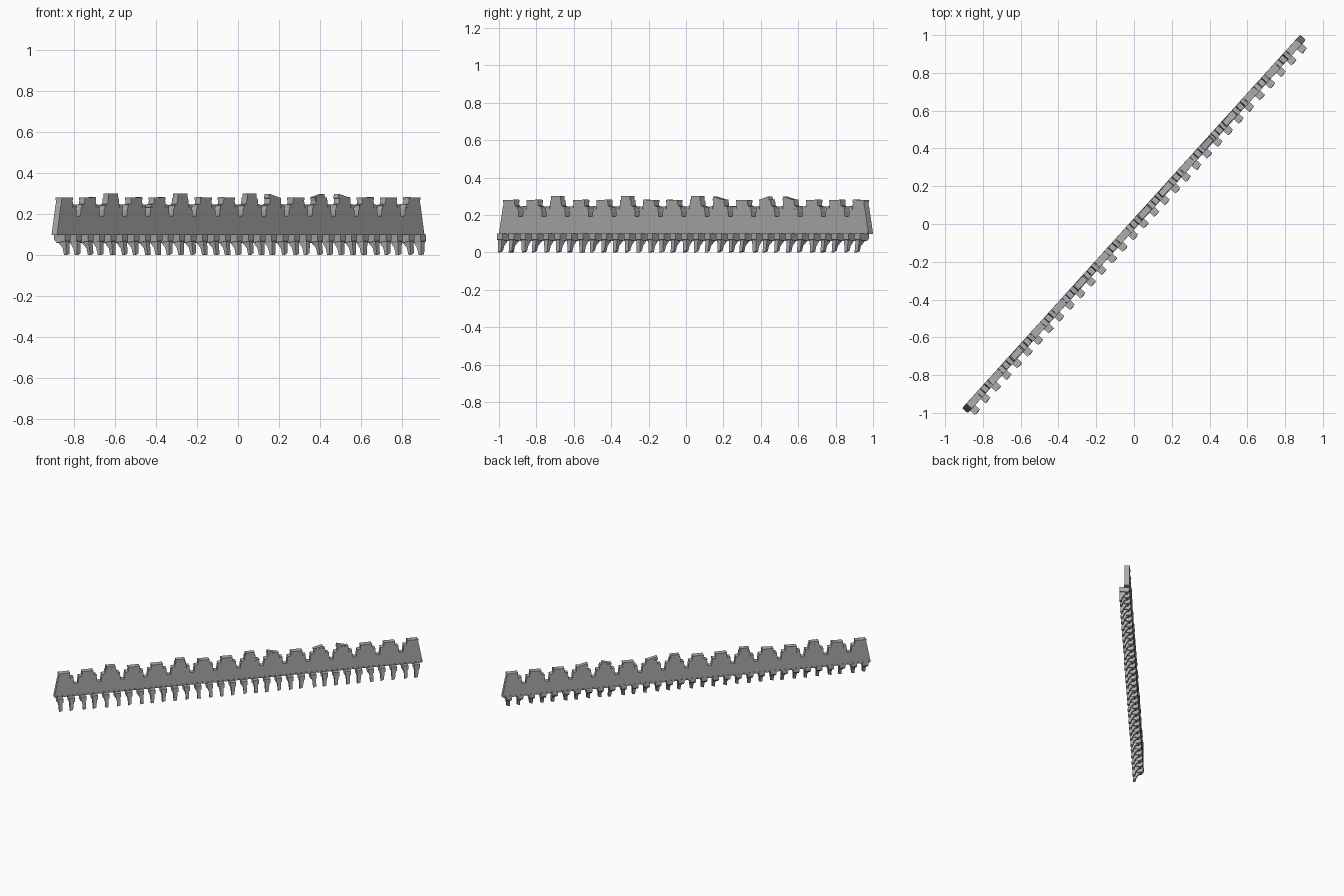
import bpy, bmesh, math, random
from mathutils import Matrix, Vector

random.seed(4)
if "Cube" in bpy.data.objects:
    bpy.data.objects.remove(bpy.data.objects["Cube"], do_unlink=True)

stone = bpy.data.materials.new("grey stone")
stone.use_nodes = True
GREY = (0.42, 0.42, 0.42, 1)
stone.diffuse_color = GREY
stone.node_tree.nodes["Principled BSDF"].inputs["Base Color"].default_value = GREY

# The wall is built along local x, outer side towards local -y, then turned diagonal
TURN = Matrix.Rotation(math.atan2(0.741, 0.671), 4, 'Z')
MERLONS, PITCH = 16, 0.168
BRACKETS = 32
THICK = 0.018


def finish(name, bm):
    bmesh.ops.recalc_face_normals(bm, faces=bm.faces)
    mesh = bpy.data.meshes.new(name)
    bm.to_mesh(mesh)
    bm.free()
    mesh.materials.append(stone)
    obj = bpy.data.objects.new(name, mesh)
    obj.matrix_world = TURN
    bpy.context.collection.objects.link(obj)
    return obj


def prism(bm, points, offset):
    """Extrude a closed outline by an offset vector."""
    face = bm.faces.new([bm.verts.new(p) for p in points])
    new = bmesh.ops.extrude_face_region(bm, geom=[face])["geom"]
    verts = [g for g in new if isinstance(g, bmesh.types.BMVert)]
    bmesh.ops.translate(bm, verts=verts, vec=Vector(offset))
    return list(face.verts) + verts


def box(bm, center, size, tilt=0.0):
    mat = (Matrix.Translation(center) @ Matrix.Rotation(tilt, 4, 'Y')
           @ Matrix.Diagonal((*size, 1)))
    bmesh.ops.create_cube(bm, size=1, matrix=mat)


centres = [(i - (MERLONS - 1) / 2) * PITCH for i in range(MERLONS)]

# Parapet wall: one stepped outline with a notch between merlons
bm = bmesh.new()
outline = [(-1.333, 0.1)]
for i, c in enumerate(centres):
    left = 0.045 if i == 0 else 0.062
    right = 0.045 if i == MERLONS - 1 else 0.062
    lean = random.uniform(-0.004, 0.004)
    if i:
        outline += [(c - 0.07, 0.192), (c - 0.068, 0.22)]
    outline += [(c - left, 0.243), (c - 0.042, 0.25),
                (c - 0.038, 0.28 + lean), (c + 0.038, 0.28 - lean),
                (c + 0.042, 0.25), (c + right, 0.243)]
    if i < MERLONS - 1:
        outline += [(c + 0.068, 0.22), (c + 0.07, 0.192)]
outline.append((1.333, 0.1))
prism(bm, [(x, -THICK, z) for x, z in outline], (0, 2 * THICK, 0))
finish("parapet_wall", bm)

# Merlon caps, some of them lifted and tilted
bm = bmesh.new()
for i, c in enumerate(centres):
    if i in (2, 5, 8):
        box(bm, (c, 0, 0.284), (0.066, 0.034, 0.034))
    elif i in (9, 11, 12):
        box(bm, (c - 0.01, 0, 0.28), (0.07, 0.032, 0.022), random.choice((-0.25, 0.25)))
    else:
        box(bm, (c, 0, 0.274), (0.082, 0.04, 0.012))
    for side in (-1, 1):
        if abs(c + side * 0.055) < 1.3:
            box(bm, (c + side * 0.053, 0, 0.239), (0.024, 0.042, 0.014),
                random.uniform(-0.2, 0.2))
finish("merlon_caps", bm)

# Low string course along the foot of the wall
bm = bmesh.new()
box(bm, (0, 0, 0.103), (2.655, 0.041, 0.01))
finish("string_course", bm)

# Brackets: a corbel block under the wall and a worn, tapering leg
bm = bmesh.new()
block = [(0.018, 0.1), (-0.054, 0.1), (-0.054, 0.068), (0.0, 0.06), (0.018, 0.075)]
leg = [(0.008, 0.075), (-0.052, 0.075), (-0.056, 0.0), (-0.04, 0.0), (-0.03, 0.035)]
for i in range(BRACKETS):
    x = -1.295 + i * 2.58 / (BRACKETS - 1)
    prism(bm, [(x - 0.02, y, z) for y, z in block], (0.04, 0, 0))
    verts = prism(bm, [(x - 0.014, y, z) for y, z in leg], (0.028, 0, 0))
    skew = random.uniform(-0.008, 0.008)
    for v in verts:
        if v.co.z < 0.05:
            v.co.x = x + (v.co.x - x) * 0.8 + skew
        if v.co.z < 0.01 and v.co.x > x + skew:
            v.co.z += random.uniform(0, 0.012)
finish("brackets", bm)
